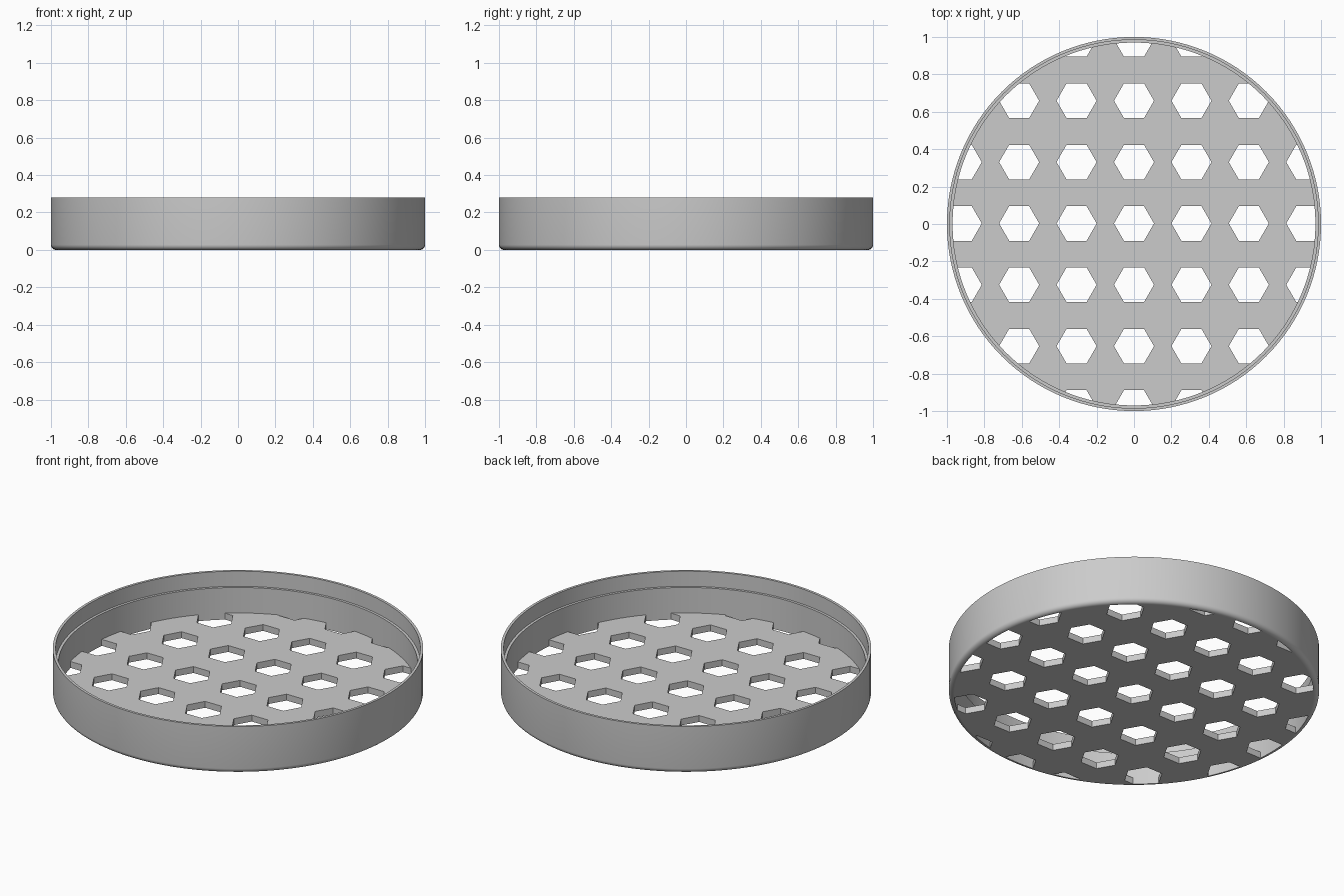
import bpy, bmesh
from math import sin, cos, pi, radians

cube = bpy.data.objects.get("Cube")
if cube:
    bpy.data.objects.remove(cube, do_unlink=True)

SEGMENTS = 128
INNER = 0.97        # inside radius of the wall
FILLET = 0.028      # rounded lower edge
HEIGHT = 0.28
FLOOR = 0.038

grey = bpy.data.materials.new("plain grey")
grey.use_nodes = True
grey.diffuse_color = (0.6, 0.6, 0.6, 1)
grey.node_tree.nodes["Principled BSDF"].inputs["Base Color"].default_value = (0.6, 0.6, 0.6, 1)


def make_object(name, bm):
    bmesh.ops.recalc_face_normals(bm, faces=bm.faces)
    mesh = bpy.data.meshes.new(name)
    bm.to_mesh(mesh)
    bm.free()
    mesh.materials.append(grey)
    obj = bpy.data.objects.new(name, mesh)
    bpy.context.collection.objects.link(obj)
    return obj


def add_prism(bm, x, y, radius, sides, bottom, top):
    ring = [bm.verts.new((x + radius * cos(2 * pi * i / sides),
                          y + radius * sin(2 * pi * i / sides), bottom))
            for i in range(sides)]
    base = bm.faces.new(ring)
    lid = bmesh.ops.extrude_face_region(bm, geom=[base], use_keep_orig=True)["geom"]
    for v in lid:
        if isinstance(v, bmesh.types.BMVert):
            v.co.z = top


def lathe(bm, profile):
    rings = [[bm.verts.new((r * cos(2 * pi * i / SEGMENTS), r * sin(2 * pi * i / SEGMENTS), z))
              for r, z in profile] for i in range(SEGMENTS)]
    n = len(profile)
    for i in range(SEGMENTS):
        a, b = rings[i], rings[(i + 1) % SEGMENTS]
        for k in range(n):
            m = (k + 1) % n
            bm.faces.new((a[k], b[k], b[m], a[m]))


# Round wall with a rounded lower edge and a stepped lip inside the top
arc = [(1 - FILLET + FILLET * sin(t * pi / 12), FILLET - FILLET * cos(t * pi / 12))
       for t in range(7)]
profile = [(INNER, 0)] + arc + [(1, HEIGHT), (0.985, HEIGHT), (0.985, 0.19), (INNER, 0.19)]
bm = bmesh.new()
lathe(bm, profile)
wall = make_object("round_wall", bm)

# Floor disc
bm = bmesh.new()
add_prism(bm, 0, 0, INNER, SEGMENTS, 0, FLOOR)
floor = make_object("perforated_floor", bm)

# Grid of six-sided holes
bm = bmesh.new()
for col in range(-3, 4):
    for row in range(-3, 4):
        if abs(col) + abs(row) < 5:
            add_prism(bm, col * 0.307, row * 0.328 + 0.003, 0.107, 6, -0.1, 0.15)
cutter = make_object("hole_cutter", bm)
cutter.hide_render = True

# Cut the holes and keep the result
cut = floor.modifiers.new("holes", "BOOLEAN")
cut.operation = "DIFFERENCE"
cut.solver = "EXACT"
cut.object = cutter
bpy.context.view_layer.update()
graph = bpy.context.evaluated_depsgraph_get()
mesh = bpy.data.meshes.new_from_object(floor.evaluated_get(graph))
floor.modifiers.clear()
floor.data = mesh
bpy.data.objects.remove(cutter, do_unlink=True)

# Smooth shading with sharp edges kept
for obj in bpy.context.view_layer.objects:
    obj.select_set(obj in (wall, floor))
bpy.context.view_layer.objects.active = wall
bpy.ops.object.shade_smooth_by_angle(angle=radians(30))
